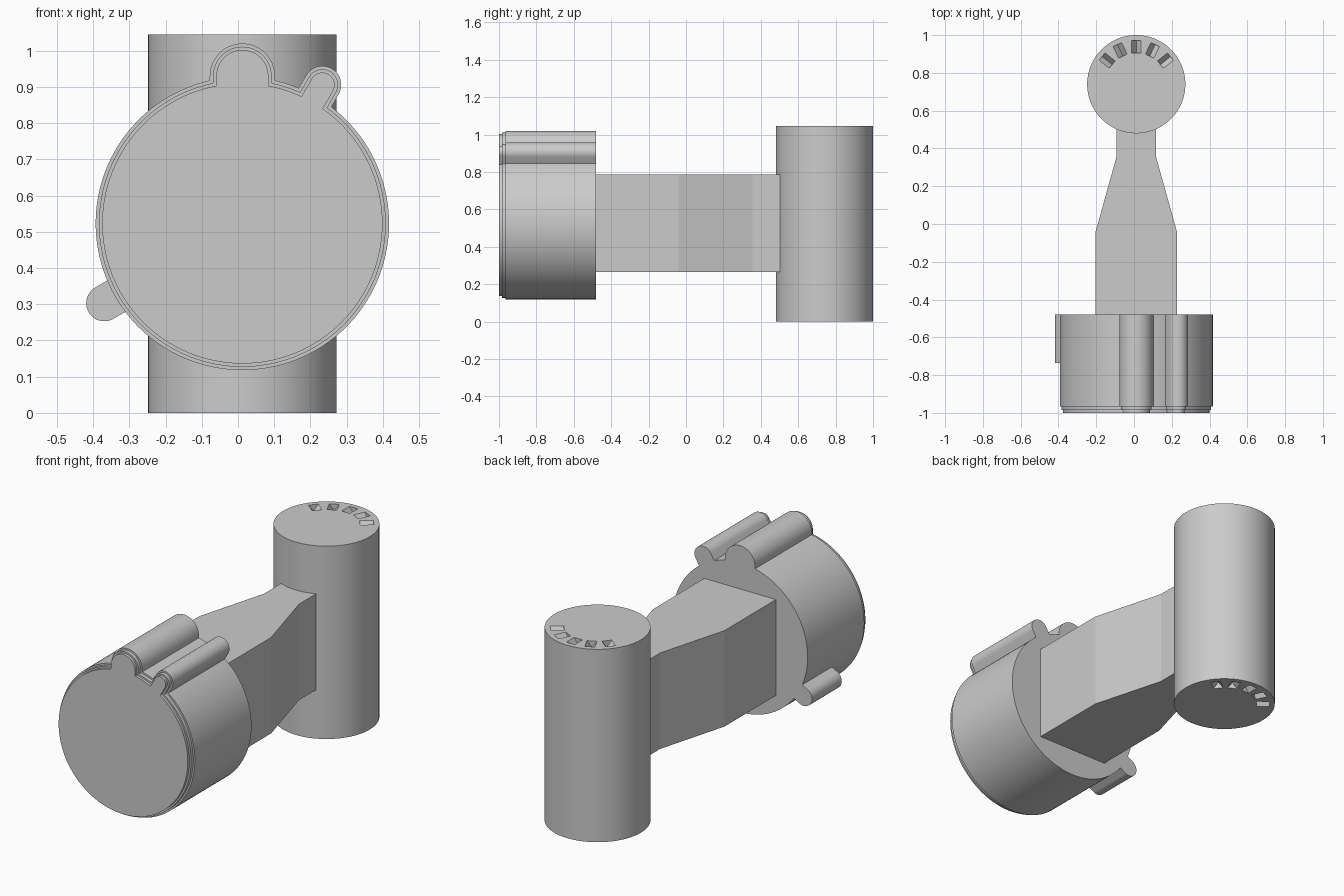
import bpy, bmesh
from math import sin, cos, asin, sqrt, radians, pi
from mathutils import Matrix, Vector

if "Cube" in bpy.data.objects:
    bpy.data.objects.remove(bpy.data.objects["Cube"], do_unlink=True)

CX = 0.012           # shared centre line
DRUM_Z, DRUM_R = 0.523, 0.405
POST_Y, POST_R, POST_H = 0.74, 0.26, 1.045

grey = bpy.data.materials.new("plain grey")
grey.use_nodes = True
colour = (0.6, 0.6, 0.6, 1)
grey.diffuse_color = colour
grey.node_tree.nodes["Principled BSDF"].inputs["Base Color"].default_value = colour


def loft(bm, rings):
    """Skin a list of equal-length rings and cap both ends."""
    rows = [[bm.verts.new(p) for p in ring] for ring in rings]
    n = len(rows[0])
    for a, b in zip(rows, rows[1:]):
        for i in range(n):
            j = (i + 1) % n
            bm.faces.new((a[i], a[j], b[j], b[i]))
    bm.faces.new(rows[0][::-1])
    bm.faces.new(rows[-1])


def finish(name, bm, smooth=True):
    bmesh.ops.recalc_face_normals(bm, faces=bm.faces)
    mesh = bpy.data.meshes.new(name)
    bm.to_mesh(mesh)
    bm.free()
    mesh.materials.append(grey)
    obj = bpy.data.objects.new(name, mesh)
    bpy.context.collection.objects.link(obj)
    if smooth:
        shade(obj)
    return obj


def shade(obj):
    bpy.ops.object.select_all(action="DESELECT")
    obj.select_set(True)
    bpy.context.view_layer.objects.active = obj
    bpy.ops.object.shade_smooth_by_angle(angle=radians(30))


def arc(x, z, r, start, end, steps):
    return [(x + r * cos(start + (end - start) * i / steps),
             z + r * sin(start + (end - start) * i / steps)) for i in range(steps + 1)]


def drum_outline(inset):
    """Circle with two round-tipped lobes, shrunk evenly by the inset."""
    r = DRUM_R - inset
    pts, start, first = [], None, None
    # lobe: direction, distance of tip centre, tip radius
    for angle, dist, tip in ((radians(60), 0.442, 0.052), (radians(90), 0.407, 0.09)):
        w = tip - inset
        half = asin(w / r)
        if start is None:
            first = angle - half
        else:
            pts += arc(CX, DRUM_Z, r, start, angle - half, 6)
        pts += arc(CX + dist * cos(angle), DRUM_Z + dist * sin(angle), w,
                   angle - pi / 2, angle + pi / 2, 24)
        start = angle + half
    pts += arc(CX, DRUM_Z, r, start, first + 2 * pi, 110)
    # foot of the first lobe is the last arc point
    return pts


# Drum with stepped front rim
bm = bmesh.new()
steps = ((-0.48, 0), (-0.965, 0), (-0.965, 0.009), (-0.985, 0.009), (-0.985, 0.018), (-1.0, 0.018))
loft(bm, [[(x, y, z) for x, z in drum_outline(inset)] for y, inset in steps])
finish("drum", bm)

# Short side peg on the drum
bm = bmesh.new()
out = radians(210)
peg = arc(CX + 0.44 * cos(out), DRUM_Z + 0.44 * sin(out), 0.05, out - pi / 2, out + pi / 2, 24)
for side in (1, -1):
    d = Vector((cos(out), sin(out))) * 0.37 + Vector((-sin(out), cos(out))) * 0.05 * side
    peg.append((CX + d.x, DRUM_Z + d.y))
loft(bm, [[(x, y, z) for x, z in peg] for y in (-0.735, -0.48)])
finish("side_peg", bm)

# Tapered arm, its end curved to meet the post
bm = bmesh.new()
wide, narrow = 0.215, 0.105
right = [(wide, -0.48), (wide, -0.04), (narrow, 0.355)]
end = [narrow * (1 - i / 6) for i in range(13)]
plan = right + [(x, POST_Y - sqrt(POST_R ** 2 - x * x) + 0.002) for x in end]
plan += [(-x, y) for x, y in reversed(right)]
loft(bm, [[(CX + x, y, z) for x, y in plan] for z in (0.265, 0.785)])
finish("arm", bm, smooth=False)

# Upright post
bm = bmesh.new()
circle = arc(CX, POST_Y, POST_R, 0, 2 * pi, 96)[:-1]
loft(bm, [[(x, y, z) for x, y in circle] for z in (0, POST_H)])
post = finish("post", bm, smooth=False)

# V-shaped notches fanned around the back of both post ends
bm = bmesh.new()
w, depth, over = 0.025, 0.035, 0.01
wo = w * (1 + over / depth)
for z, flip in ((POST_H, 1), (0, -1)):
    for k in range(-2, 3):
        turn = Matrix.Translation((CX, POST_Y, z)) @ Matrix.Rotation(radians(25.5 * k), 4, "Z")
        section = ((-wo, over), (wo, over), (0, -depth))
        loft(bm, [[turn @ Vector((x, r, h * flip)) for x, h in section] for r in (0.165, 0.232)])
cutter = finish("notch_cutter", bm, smooth=False)
cutter.hide_render = True
cut = post.modifiers.new("notches", "BOOLEAN")
cut.operation = "DIFFERENCE"
cut.solver = "EXACT"
cut.object = cutter
bpy.context.view_layer.objects.active = post
bpy.ops.object.modifier_apply(modifier=cut.name)
bpy.data.objects.remove(cutter, do_unlink=True)
shade(post)
